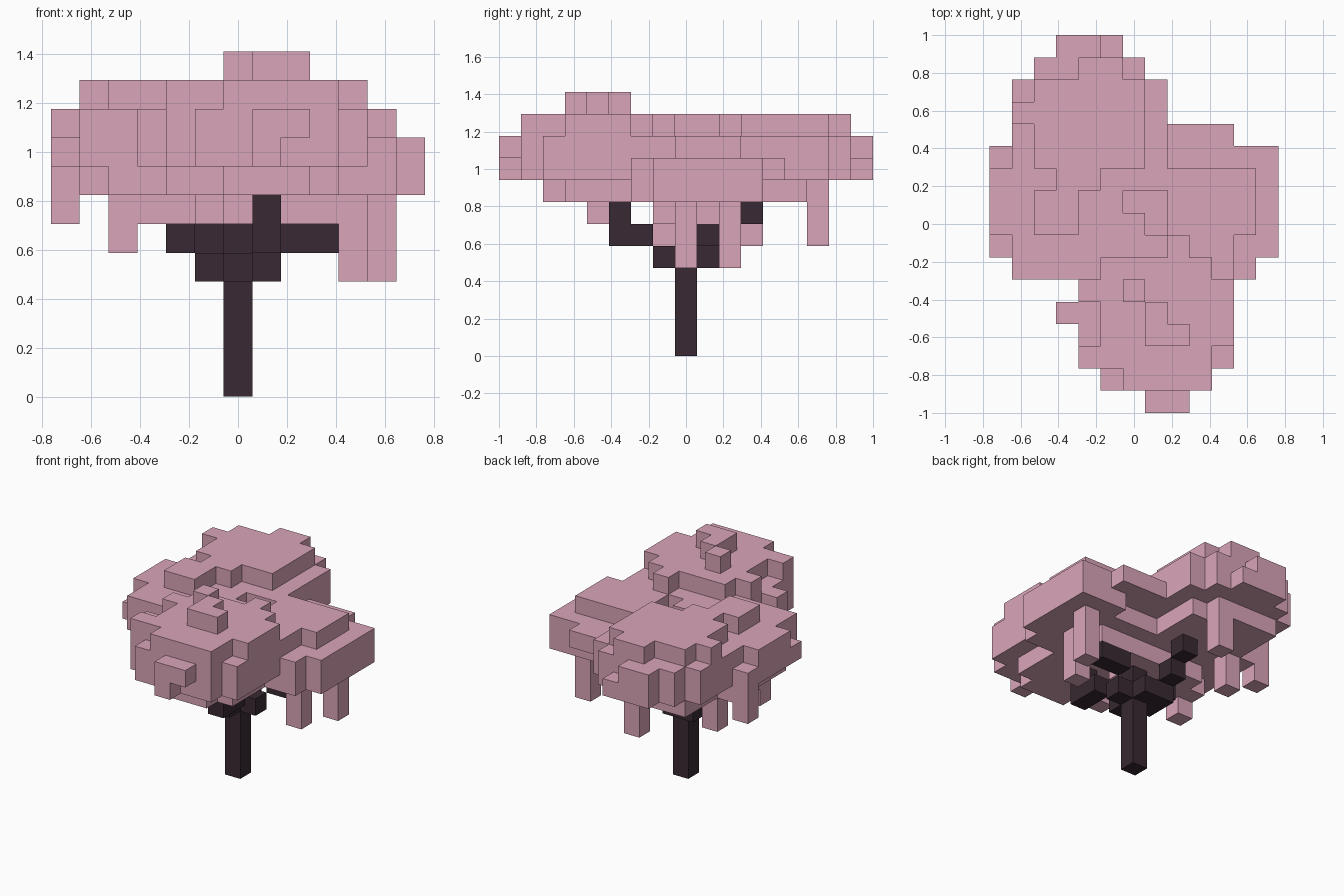
import bpy
import bmesh
from mathutils import Vector

old_cube = bpy.data.objects.get("Cube")
if old_cube:
    bpy.data.objects.remove(old_cube, do_unlink=True)

UNIT = 2 / 17  # edge length of one block


def make_material(name, colour):
    material = bpy.data.materials.new(name)
    material.use_nodes = True
    material.diffuse_color = colour
    material.node_tree.nodes["Principled BSDF"].inputs["Base Color"].default_value = colour
    return material


def rows(layer, first_y, spans):
    """Cells of one layer, given as an x span for each successive y row."""
    return {(x, y, layer)
            for y, (low, high) in enumerate(spans, first_y)
            for x in range(low, high + 1)}


def column(x, y, bottom, top):
    """A vertical stack of blocks."""
    return {(x, y, z) for z in range(bottom, top + 1)}


def build_blocks(name, cells, material):
    """Skin a set of blocks with only its outward faces."""
    bm = bmesh.new()
    corners = {}

    def corner(position):
        key = tuple(round(2 * c) for c in position)
        if key not in corners:
            corners[key] = bm.verts.new(position * UNIT)
        return corners[key]

    for cell in sorted(cells):
        centre = Vector(cell) + Vector((0, 0, 0.5))
        for axis in range(3):
            for side in (-1, 1):
                neighbour = list(cell)
                neighbour[axis] += side
                if tuple(neighbour) in cells:
                    continue
                normal, u, v = Vector(), Vector(), Vector()
                normal[axis] = side / 2
                u[(axis + 1) % 3] = 0.5
                v[(axis + 2) % 3] = side / 2
                middle = centre + normal
                bm.faces.new([corner(middle + offset)
                              for offset in (-u - v, u - v, u + v, v - u)])
    mesh = bpy.data.meshes.new(name)
    bm.to_mesh(mesh)
    bm.free()
    mesh.materials.append(material)
    obj = bpy.data.objects.new(name, mesh)
    bpy.context.collection.objects.link(obj)
    return obj


blossom = make_material("blossom pink", (0.7, 0.375, 0.485, 1))
bark = make_material("dark bark", (0.04, 0.022, 0.032, 1))

# Widest layer of the canopy, front to back
wide = rows(8, -8, [(1, 1), (-1, 3), (-2, 4), (-2, 4), (-3, 4), (-2, 4), (-5, 5)]
            + [(-6, 6)] * 5
            + [(-5, 4), (-5, 1), (-5, 1), (-4, 0), (-3, -1)])

# Layer above it, with a small pit in the middle
upper = rows(9, -8, [(1, 2), (-1, 3), (-2, 4), (-2, 4), (-3, 4), (-2, 4), (-5, 4),
                     (-5, 4), (-6, 5), (-6, 5), (-6, 5)]
             + [(-5, 1)] * 4 + [(-4, 0), (-3, -2)])
upper -= {(0, 1, 9), (1, 1, 9), (1, 0, 9)}

# Two raised crowns and the blocks on top of the front one
front_crown = rows(10, -7, [(0, 3), (-2, 3), (-1, 4), (-1, 4), (-2, 4), (-1, 3), (2, 2)])
back_crown = rows(10, 0, [(-4, -3), (-4, -3), (-3, -2), (-4, 0), (-4, 0),
                          (-5, 0), (-4, 0), (-2, -1)])
top_knobs = rows(11, -5, [(1, 2), (1, 1), (0, 0)])

# Underside of the canopy, with a notch towards the back
lower = rows(7, -6, [(0, 2), (-2, 3), (-2, 3), (-2, 3), (-4, 5)]
             + [(-5, 6)] * 5 + [(-4, 0), (-4, 0), (-4, -1)])
lower -= rows(7, 3, [(1, 3)])
belly = rows(6, -1, [(-4, 0), (-4, 3), (-3, 3)])

# Hanging clusters
hanging = set()
for x, y, bottom in ((4, 0, 4), (5, 2, 4), (-4, 3, 5), (-1, 6, 5),
                     (-4, -1, 5), (-6, 3, 6), (-1, -4, 6)):
    hanging |= column(x, y, bottom, 7)

# Trunk with a stepped branch towards each side
wood = column(0, 0, 0, 5) | rows(4, -1, [(0, 0), (-1, 1), (-1, 0)])
front_branch = column(1, -2, 5, 5) | column(1, -3, 5, 6)
back_branch = column(-1, 2, 5, 5) | column(-1, 3, 6, 6)
side_branches = rows(5, 0, [(-2, -2), (2, 3)])
wood |= front_branch | back_branch | side_branches

leaves = wide | upper | front_crown | back_crown | top_knobs | lower | belly | hanging
build_blocks("canopy", leaves - wood, blossom)
build_blocks("trunk_and_branches", wood, bark)
